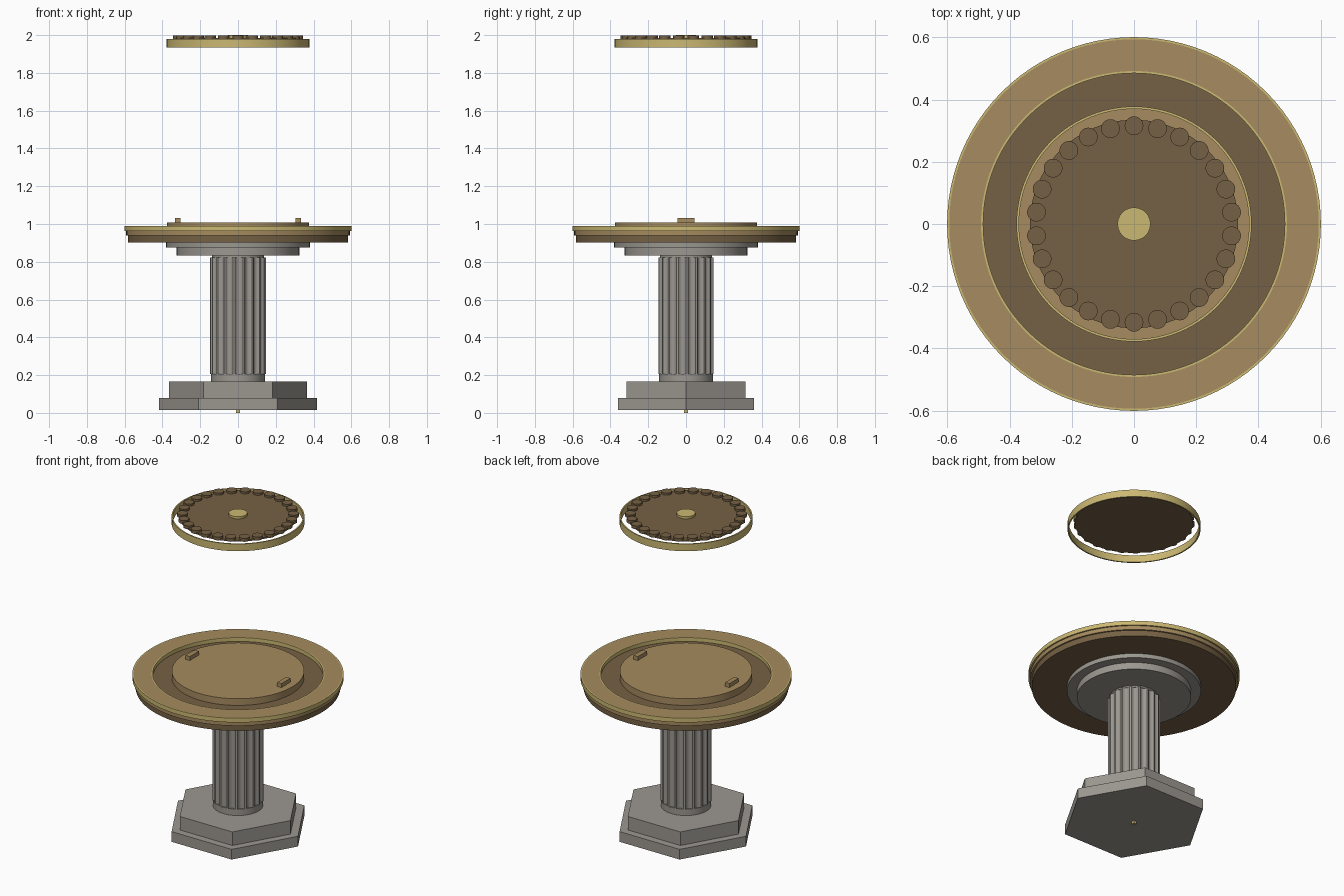
import bpy, bmesh, math

if "Cube" in bpy.data.objects:
    bpy.data.objects.remove(bpy.data.objects["Cube"])


def material(name, rgb):
    m = bpy.data.materials.new(name)
    m.diffuse_color = (*rgb, 1)
    m.use_nodes = True
    m.node_tree.nodes["Principled BSDF"].inputs["Base Color"].default_value = m.diffuse_color
    return m


STONE = material("stone", (0.33, 0.31, 0.28))
TAN = material("tan_wood", (0.38, 0.26, 0.115))
BROWN = material("brown_wood", (0.18, 0.12, 0.058))
GOLD = material("gold", (0.60, 0.48, 0.17))


def finish(name, bm, mat, smooth=True):
    bmesh.ops.recalc_face_normals(bm, faces=bm.faces[:])
    me = bpy.data.meshes.new(name)
    bm.to_mesh(me)
    bm.free()
    me.materials.append(mat)
    ob = bpy.data.objects.new(name, me)
    bpy.context.collection.objects.link(ob)
    if smooth:
        bpy.ops.object.select_all(action='DESELECT')
        ob.select_set(True)
        bpy.context.view_layer.objects.active = ob
        bpy.ops.object.shade_smooth_by_angle(angle=math.radians(30))
    return ob


def disc(name, r, z0, z1, mat, n=96, at=(0, 0)):
    bm = bmesh.new()
    bmesh.ops.create_cone(bm, cap_ends=True, segments=n, radius1=r, radius2=r, depth=z1 - z0)
    bmesh.ops.translate(bm, verts=bm.verts[:], vec=(*at, (z0 + z1) / 2))
    return finish(name, bm, mat, n > 8)


def ring(name, r0, r1, z0, z1, mat, n=96):
    bm = bmesh.new()
    section = [(r0, z0), (r1, z0), (r1, z1), (r0, z1)]
    loops = [[bm.verts.new((r * math.cos(a), r * math.sin(a), z)) for r, z in section]
             for a in (math.tau * i / n for i in range(n))]
    for i in range(n):
        a, b = loops[i], loops[(i + 1) % n]
        for j in range(4):
            k = (j + 1) % 4
            bm.faces.new((a[j], b[j], b[k], a[k]))
    return finish(name, bm, mat)


def box(name, centre, size, mat):
    bm = bmesh.new()
    bmesh.ops.create_cube(bm, size=1)
    bmesh.ops.scale(bm, verts=bm.verts[:], vec=size)
    bmesh.ops.translate(bm, verts=bm.verts[:], vec=centre)
    return finish(name, bm, mat, False)


def hexagon(name, r, z0, z1):
    bm = bmesh.new()
    pts = [(r * math.cos(math.tau * i / 6), r * math.sin(math.tau * i / 6)) for i in range(6)]
    low = bm.faces.new([bm.verts.new((x, y, z0)) for x, y in pts])
    top = bmesh.ops.extrude_face_region(bm, geom=[low], use_keep_orig=True)
    vs = [g for g in top["geom"] if isinstance(g, bmesh.types.BMVert)]
    bmesh.ops.translate(bm, verts=vs, vec=(0, 0, z1 - z0))
    return finish(name, bm, STONE, False)


def fluted_column(name, r, depth, flutes, z0, z1):
    # Concave grooves separated by narrow flat ridges
    bm = bmesh.new()
    cuts = [0, 0.2, 0.3, 0.45, 0.6, 0.75, 0.9]
    pts = []
    for f in range(flutes):
        for c in cuts:
            t = max(0, (c - 0.2) / 0.8)
            rr = r - depth * math.sin(math.pi * t) ** 0.7
            a = math.tau * (f + c) / flutes
            pts.append((rr * math.cos(a), rr * math.sin(a)))
    lo = [bm.verts.new((x, y, z0)) for x, y in pts]
    hi = [bm.verts.new((x, y, z1)) for x, y in pts]
    for i in range(len(pts)):
        j = (i + 1) % len(pts)
        bm.faces.new((lo[i], lo[j], hi[j], hi[i]))
    bm.faces.new(lo)
    bm.faces.new(hi)
    return finish(name, bm, STONE)


# Stepped hexagonal plinth and its small foot peg
box("foot_peg", (0, 0, 0.009), (0.022, 0.022, 0.018), GOLD)
hexagon("plinth_lower", 0.417, 0.016, 0.08)
hexagon("plinth_upper", 0.365, 0.08, 0.165)

# Column with base ring, neck and stepped capital
disc("column_base", 0.143, 0.165, 0.205, STONE, 64)
fluted_column("column_shaft", 0.147, 0.014, 18, 0.205, 0.822)
disc("column_neck", 0.138, 0.822, 0.832, STONE, 64)
disc("capital_lower", 0.325, 0.832, 0.875, STONE)
disc("capital_upper", 0.381, 0.875, 0.902, STONE)

# Round table: stepped underside, framed rim, sunken channel
disc("table_underside", 0.582, 0.902, 0.938, BROWN)
disc("table_body", 0.592, 0.938, 0.963, TAN)
disc("channel_floor", 0.486, 0.960, 0.966, BROWN)
ring("table_top", 0.492, 0.594, 0.963, 0.99, TAN)
ring("outer_trim", 0.594, 0.601, 0.963, 0.99, GOLD)
ring("inner_trim", 0.485, 0.492, 0.963, 0.99, GOLD)

# Raised centre with two clips
disc("centre_platform", 0.377, 0.966, 1.008, TAN)
for side, word in ((-1, "left"), (1, "right")):
    box(word + "_clip", (side * 0.318, 0, 1.02), (0.029, 0.09, 0.026), TAN)

# Floating dial: thin hoop, plate, hub and ring of buttons
ring("dial_hoop", 0.370, 0.378, 1.935, 1.98, GOLD)
disc("dial_plate", 0.335, 1.976, 1.986, BROWN)
disc("dial_hub", 0.053, 1.986, 2.0, GOLD, 48)
for i in range(26):
    a = math.pi / 2 + math.tau * i / 26
    disc("dial_button_%02d" % i, 0.030, 1.978, 1.999, BROWN, 32,
         (0.316 * math.cos(a), 0.316 * math.sin(a)))
